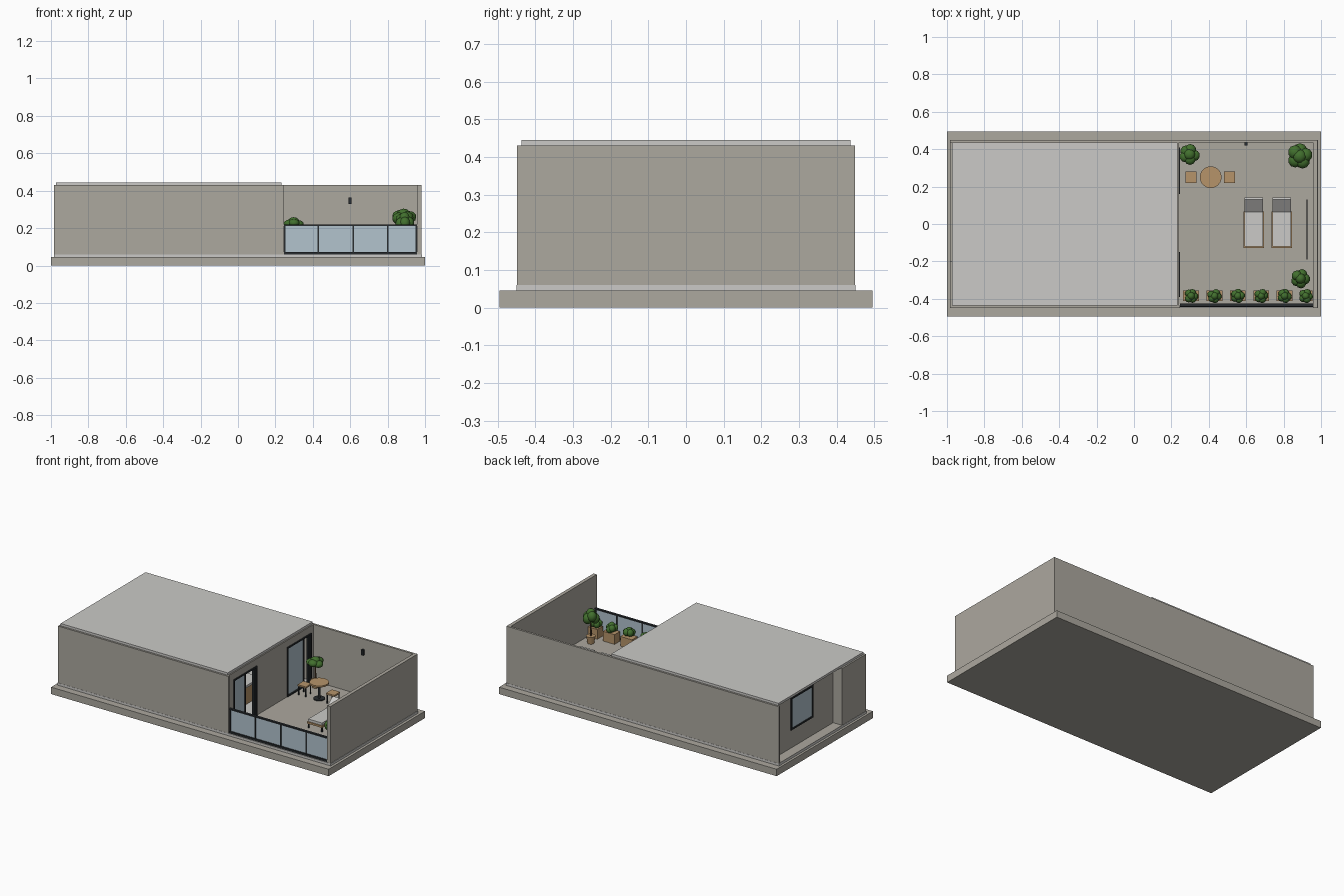
import bpy, bmesh, math, random
from mathutils import Matrix, Vector

if "Cube" in bpy.data.objects:
    bpy.data.objects.remove(bpy.data.objects["Cube"])

random.seed(4)


def srgb(r, g, b):
    def lin(c):
        c /= 255
        return c / 12.92 if c <= 0.04045 else ((c + 0.055) / 1.055) ** 2.4
    return (lin(r), lin(g), lin(b), 1)


def material(name, *rgb):
    m = bpy.data.materials.new(name)
    m.diffuse_color = srgb(*rgb)
    m.use_nodes = True
    m.node_tree.nodes["Principled BSDF"].inputs["Base Color"].default_value = m.diffuse_color
    return m


CONCRETE = material("concrete", 172, 168, 159)
LIGHT = material("light plaster", 203, 202, 199)
DARK = material("dark metal", 40, 44, 47)
GLASS = material("pale glass", 178, 196, 206)
WOOD = material("wood", 182, 148, 106)
GREEN = material("leaf green", 66, 112, 46)
BARK = material("bark", 92, 68, 46)


def finish(name, bm, mat, smooth=False):
    me = bpy.data.meshes.new(name)
    bm.to_mesh(me)
    bm.free()
    me.materials.append(mat)
    for p in me.polygons:
        p.use_smooth = smooth
    ob = bpy.data.objects.new(name, me)
    bpy.context.collection.objects.link(ob)
    return ob


def boxes(name, mat, *ranges):
    """One object from boxes given as (x0, x1, y0, y1, z0, z1)."""
    bm = bmesh.new()
    for x0, x1, y0, y1, z0, z1 in ranges:
        mid = Vector((x0 + x1, y0 + y1, z0 + z1)) / 2
        bmesh.ops.create_cube(bm, size=1, matrix=Matrix.Translation(mid)
                              @ Matrix.Diagonal((x1 - x0, y1 - y0, z1 - z0, 1)))
    return finish(name, bm, mat)


def discs(name, mat, x, y, *parts, sides=24):
    """Stacked cones on one axis, each (bottom radius, top radius, z0, z1)."""
    bm = bmesh.new()
    for r0, r1, z0, z1 in parts:
        bmesh.ops.create_cone(bm, cap_ends=True, segments=sides, radius1=r0, radius2=r1,
                              depth=z1 - z0, matrix=Matrix.Translation((x, y, (z0 + z1) / 2)))
    return finish(name, bm, mat)


def foliage(name, x, y, z, width, height, count=6):
    """Cluster of rounded leaf clumps inside the given width and height."""
    bm = bmesh.new()
    r = width * 0.27
    for i in range(count):
        a = i * math.tau / (count - 1) + random.uniform(-.25, .25)
        d = 0 if i == count - 1 else width / 2 - r
        lift = height * 0.18 if d == 0 else random.uniform(-.12, .1) * height
        bmesh.ops.create_icosphere(
            bm, subdivisions=2, radius=1,
            matrix=Matrix.Translation((x + d * math.cos(a), y + d * math.sin(a), z + lift))
            @ Matrix.Diagonal((r, r, height * 0.34, 1)))
    finish(name, bm, GREEN, True)


F, T = 0.06, 0.43       # floor level and wall top

# Ground slab, plinth and terrace paving
boxes("base_slab", CONCRETE, (-1, 1, -.495, .495, 0, .045))
boxes("plinth", LIGHT, (-.985, .983, -.45, .45, .045, F))
boxes("terrace_floor", CONCRETE, (.24, .965, -.43, .435, F, F + .002))
boxes("entry_paving", CONCRETE, (-.985, -.92, -.2, .435, F, F + .002))

# Outer walls, with a recessed stretch on the left side
boxes("back_wall", CONCRETE, (-.983, .98, .435, .449, F, T))
boxes("front_wall", CONCRETE, (-.983, .245, -.449, -.435, F, T))
boxes("right_wall", CONCRETE, (.957, .98, -.449, .435, F, T))
boxes("left_wall", CONCRETE,
      (-.983, -.905, -.435, -.2, F, T),
      (-.92, -.905, -.2, .01, F, T), (-.92, -.905, .24, .435, F, T),
      (-.92, -.905, .01, .24, F, .18), (-.92, -.905, .01, .24, .39, T))
boxes("roof", LIGHT, (-.972, .232, -.437, .437, T, .445))


def frame_yz(name, x, y0, y1, z0, z1, w=.01, d=.012):
    """Rectangular frame standing in the yz plane."""
    boxes(name, DARK, (x - d, x + d, y0, y0 + w, z0, z1), (x - d, x + d, y1 - w, y1, z0, z1),
          (x - d, x + d, y0 + w, y1 - w, z0, z0 + w), (x - d, x + d, y0 + w, y1 - w, z1 - w, z1))


# Side window
frame_yz("side_window_frame", -.915, .01, .24, .18, .39)
boxes("side_window_glass", GLASS, (-.922, -.914, .02, .23, .19, .38))

# Wall between house and terrace, with two door openings
H = .385
boxes("terrace_wall", CONCRETE,
      (.222, .24, -.435, -.39, F, H), (.222, .24, -.15, .16, F, H),
      (.222, .24, .41, .435, F, H), (.222, .24, -.435, .435, H, T))
for name, y0, y1, split in (("front_door", -.39, -.15, -.27), ("back_door", .16, .41, .33)):
    frame_yz(name + "_frame", .233, y0, y1, F, H)
    boxes(name + "_glass", GLASS, (.23, .236, y0 + .01, split, F + .01, H - .01))
    boxes(name + "_stile", DARK, (.226, .24, split, split + .012, F + .01, H - .01),
          (.226, .24, y1 - .03, y1 - .01, F + .01, H - .01))

# Indoor cabinet seen through the open door
boxes("cabinet", WOOD, (.0, .1, -.2, .08, F, .17))
boxes("cabinet_worktop", LIGHT, (-.005, .105, -.205, .085, .17, .185))
boxes("cabinet_shelf", DARK, (.0, .07, -.2, .08, .25, .265))

# Glass balustrade
boxes("balustrade_glass", GLASS, (.25, .955, -.436, -.432, F + .01, .212))
boxes("balustrade_rails", DARK, (.245, .957, -.445, -.424, F, F + .012),
      (.245, .957, -.442, -.426, .21, .218))
boxes("balustrade_posts", DARK, *[(x - .004, x + .004, -.44, -.428, F, .212)
                                  for x in (.25, .43, .615, .8, .953)])

# Wall lamp and low rail by the right wall
boxes("wall_lamp", DARK, (.592, .608, .42, .435, .33, .365))
boxes("low_rail", DARK, (.922, .928, -.19, .13, F, F + .012))

# Round table and two stools
discs("table_top", WOOD, .41, .25, (.058, .058, .162, .172))
discs("table_pedestal", DARK, .41, .25, (.034, .034, F, .068), (.007, .007, .068, .162))
for side, cx in (("left", .305), ("right", .51)):
    boxes(side + "_stool_seat", WOOD, (cx - .03, cx + .03, .22, .28, .12, .13))
    boxes(side + "_stool_legs", DARK, *[(cx + i * .025 - .003, cx + i * .025 + .003,
                                         .25 + j * .025 - .003, .25 + j * .025 + .003, F, .12)
                                        for i in (-1, 1) for j in (-1, 1)])

# Sun loungers with raised head cushions
for side, cx in (("left", .64), ("right", .79)):
    boxes(side + "_lounger_frame", WOOD, (cx - .055, cx + .055, -.127, .067, .092, .104))
    boxes(side + "_lounger_legs", DARK, *[(cx + i * .048 - .004, cx + i * .048 + .004,
                                           y - .004, y + .004, F, .092)
                                          for i in (-1, 1) for y in (-.118, .058)])
    boxes(side + "_lounger_cushion", LIGHT, (cx - .05, cx + .05, -.12, .067, .104, .12))
    head = boxes(side + "_lounger_headrest", LIGHT, (-.05, .05, 0, .085, -.014, 0))
    head.location = (cx, .065, .12)
    head.rotation_euler.x = math.radians(38)

# Planter row with shrubs
for i in range(6):
    x = .305 + i * .125
    x1 = min(x + .042, .955)
    boxes(f"planter_{i + 1}", WOOD, (x - .042, x1, -.412, -.355, F, .125))
    foliage(f"shrub_{i + 1}", min(x, .918), -.385, .15, .078, .07)

# Potted trees: x, y, crown centre, crown width, crown height
for n, (x, y, z, w, h) in enumerate(((.297, .372, .225, .112, .065),
                                     (.885, .362, .255, .14, .095),
                                     (.89, -.292, .235, .105, .1)), 1):
    discs(f"tree_pot_{n}", WOOD, x, y, (.02, .028, F, .11), sides=16)
    discs(f"tree_trunk_{n}", BARK, x, y, (.006, .004, .11, z), sides=8)
    foliage(f"tree_crown_{n}", x, y, z, w, h)
